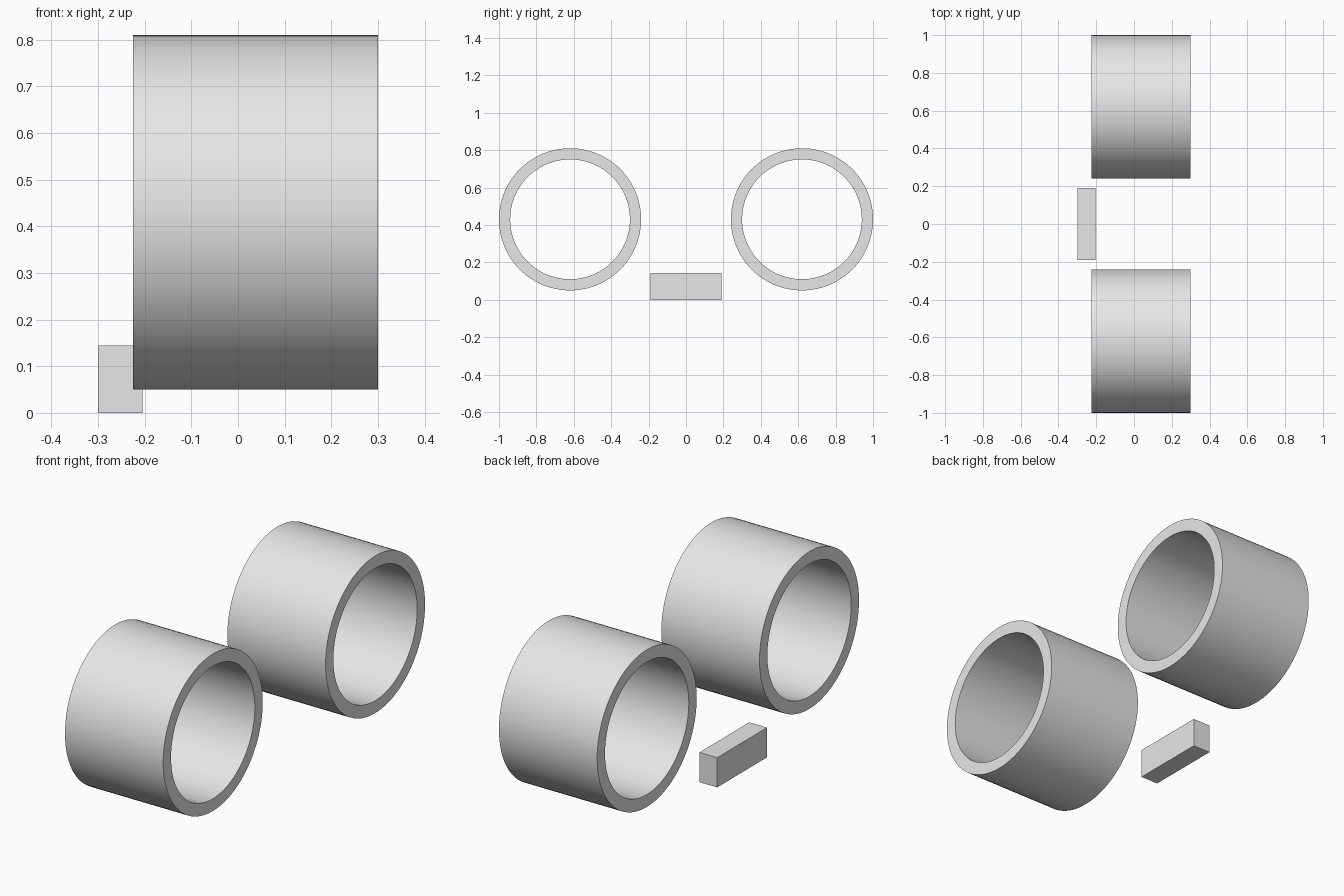
import bpy
import bmesh
from math import cos, sin, pi, radians

cube = bpy.data.objects.get("Cube")
if cube:
    bpy.data.objects.remove(cube, do_unlink=True)

# Single plain grey material
grey = bpy.data.materials.new("plain grey")
grey.use_nodes = True
colour = (0.8, 0.8, 0.8, 1)
grey.diffuse_color = colour
grey.node_tree.nodes["Principled BSDF"].inputs["Base Color"].default_value = colour

SEGMENTS = 96


def make_object(name, bm):
    bmesh.ops.recalc_face_normals(bm, faces=bm.faces)
    mesh = bpy.data.meshes.new(name)
    bm.to_mesh(mesh)
    bm.free()
    mesh.materials.append(grey)
    obj = bpy.data.objects.new(name, mesh)
    bpy.context.collection.objects.link(obj)
    return obj


def tube(name, y, z, outer, inner, x0, x1):
    """Open tube along x, made by sweeping a rectangular wall section."""
    section = [(x0, outer), (x1, outer), (x1, inner), (x0, inner)]
    bm = bmesh.new()
    rings = []
    for i in range(SEGMENTS):
        a = 2 * pi * i / SEGMENTS
        rings.append([bm.verts.new((x, y + r * cos(a), z + r * sin(a)))
                      for x, r in section])
    for i, ring in enumerate(rings):
        after = rings[(i + 1) % SEGMENTS]
        for j in range(4):
            k = (j + 1) % 4
            bm.faces.new((ring[j], ring[k], after[k], after[j]))
    obj = make_object(name, bm)
    bpy.ops.object.select_all(action='DESELECT')
    obj.select_set(True)
    bpy.context.view_layer.objects.active = obj
    bpy.ops.object.shade_smooth_by_angle(angle=radians(30))


# Pair of open tubes
for name, side in (("front_tube", -1), ("back_tube", 1)):
    tube(name, side * 0.62, 0.43, 0.38, 0.32, -0.225, 0.30)

# Small block between the tubes
bm = bmesh.new()
bmesh.ops.create_cube(bm, size=1)
bmesh.ops.scale(bm, vec=(0.095, 0.38, 0.144), verts=bm.verts)
bmesh.ops.translate(bm, vec=(-0.2525, 0, 0.072), verts=bm.verts)
make_object("center_block", bm)
